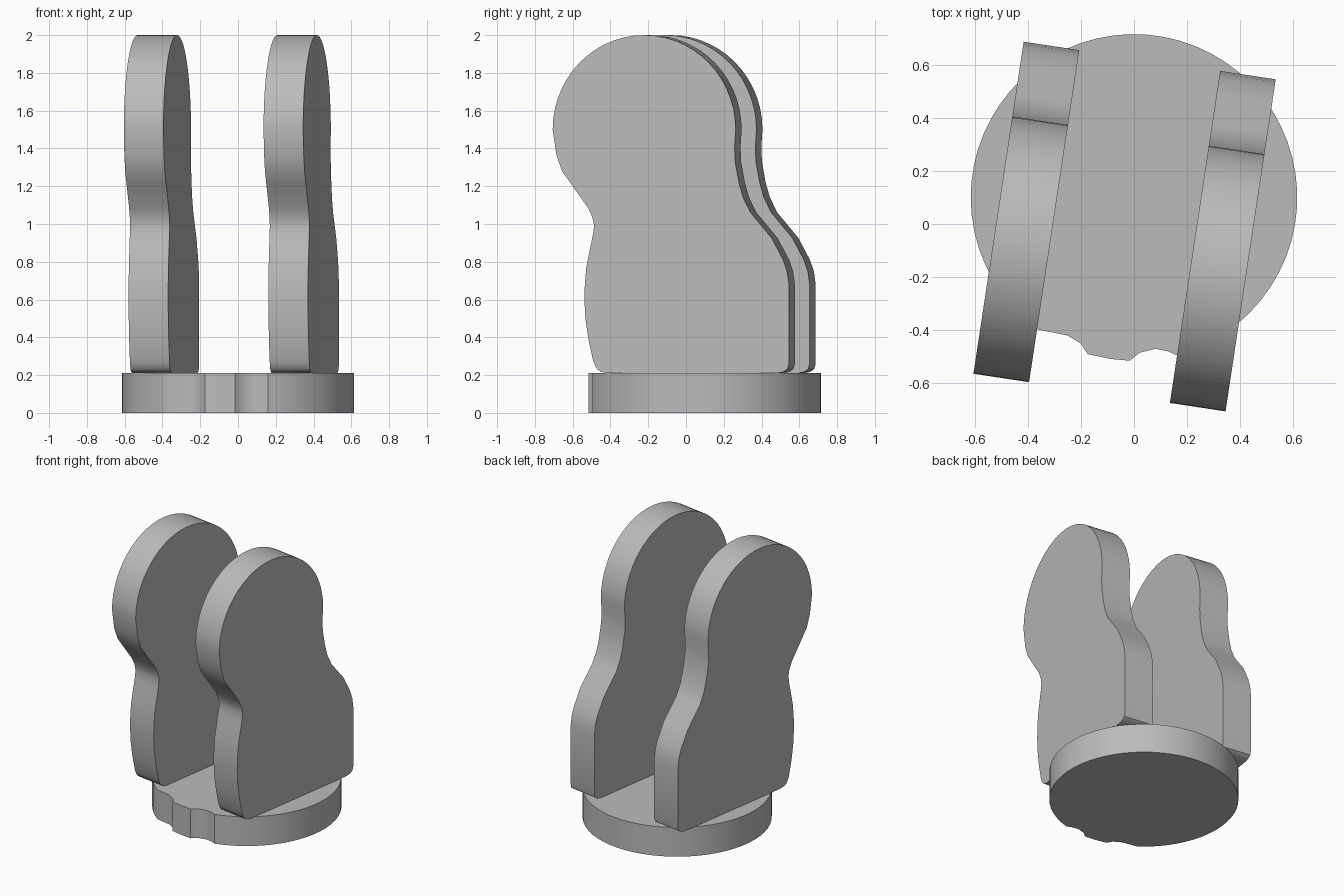
import bpy
import bmesh
from math import sin, cos, pi, radians
from mathutils import Matrix, Vector

cube = bpy.data.objects.get("Cube")
if cube:
    bpy.data.objects.remove(cube, do_unlink=True)

grey = bpy.data.materials.new("plain_grey")
grey.use_nodes = True
colour = (0.5, 0.5, 0.5, 1)
grey.diffuse_color = colour
grey.node_tree.nodes["Principled BSDF"].inputs["Base Color"].default_value = colour


def prism(name, outline, depth, matrix):
    """Extrude a closed outline along local z and place it with a matrix."""
    bm = bmesh.new()
    face = bm.faces.new([bm.verts.new((a, b, 0)) for a, b in outline])
    extruded = bmesh.ops.extrude_face_region(bm, geom=[face])["geom"]
    top = [g for g in extruded if isinstance(g, bmesh.types.BMVert)]
    bmesh.ops.translate(bm, verts=top, vec=(0, 0, depth))
    bmesh.ops.transform(bm, matrix=matrix, verts=bm.verts)
    bmesh.ops.recalc_face_normals(bm, faces=bm.faces)
    mesh = bpy.data.meshes.new(name)
    bm.to_mesh(mesh)
    bm.free()
    mesh.materials.append(grey)
    obj = bpy.data.objects.new(name, mesh)
    bpy.context.collection.objects.link(obj)
    bpy.ops.object.select_all(action="DESELECT")
    obj.select_set(True)
    bpy.context.view_layer.objects.active = obj
    bpy.ops.object.shade_smooth_by_angle(angle=radians(30))
    return obj


def arc(cx, cy, rx, ry, start, end, steps):
    angles = [radians(start + (end - start) * i / steps) for i in range(steps + 1)]
    return [(cx + rx * cos(a), cy + ry * sin(a)) for a in angles]


# Round base with two small scallops along its front rim
BASE_HEIGHT = 0.21
rim = arc(0, 0.1, 0.615, 0.615, -75, 234, 52)
scallops = [(-0.25, -0.42), (-0.2, -0.45), (-0.175, -0.49), (-0.09, -0.508),
            (-0.015, -0.515), (0.02, -0.485), (0.08, -0.47), (0.13, -0.48)]
prism("base", rim + scallops, BASE_HEIGHT, Matrix.Identity(4))

# Upright plate profile: round head, pinched waist, broad foot
head = arc(0.49, 1.5, 0.49, 0.5, 0, 180, 28)
front = [(0.02, 1.365), (0.05, 1.28), (0.1, 1.21), (0.19, 1.085), (0.213, 1.035),
         (0.222, 0.99), (0.215, 0.94), (0.2, 0.87), (0.18, 0.77), (0.172, 0.68),
         (0.17, 0.6), (0.175, 0.5), (0.192, 0.385), (0.218, 0.27), (0.235, 0.235),
         (0.258, 0.217), (0.3, 0.21)]
back = [(1.2, 0.21), (1.235, 0.217), (1.257, 0.232), (1.265, 0.26), (1.265, 0.68),
        (1.255, 0.75), (1.234, 0.81), (1.173, 0.925), (1.06, 1.06), (1.02, 1.14),
        (0.997, 1.22), (0.977, 1.33), (0.974, 1.41)]
profile = head + front + back

# Two parallel plates, turned slightly about the vertical
THICKNESS = 0.212
TURN = radians(8.6)
along = Vector((sin(TURN), cos(TURN), 0))
up = Vector((0, 0, 1))
across = along.cross(up)
axes = Matrix((along, up, across)).transposed().to_4x4()
for name, x, y in (("left_plate", 0.24, -0.69), ("right_plate", -0.5, -0.58)):
    corner = Vector((x, y, 0)) - across * THICKNESS / 2
    prism(name, profile, THICKNESS, Matrix.Translation(corner) @ axes)
